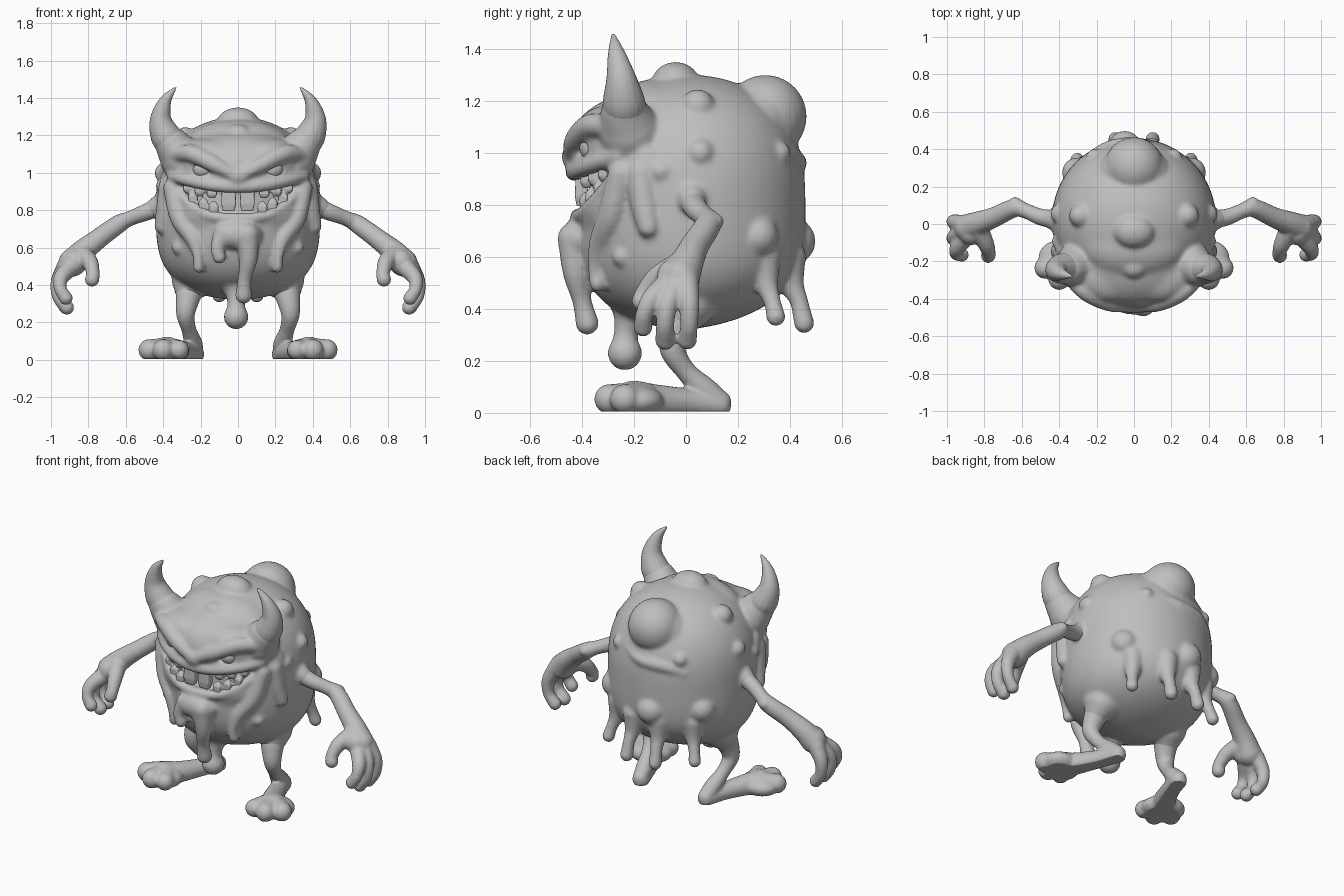
import bpy, bmesh, math
from mathutils import Matrix, Vector

cube = bpy.data.objects.get("Cube")
if cube:
    bpy.data.objects.remove(cube, do_unlink=True)

clay = bpy.data.materials.new("clay_grey")
clay.use_nodes = True
clay.diffuse_color = (0.52, 0.52, 0.52, 1)
clay.node_tree.nodes["Principled BSDF"].inputs["Base Color"].default_value = clay.diffuse_color


# ---- shape helpers ----
def loft(bm, rings):
    rows = [[bm.verts.new(p) for p in ring] for ring in rings]
    n = len(rows[0])
    for a, b in zip(rows, rows[1:]):
        for i in range(n):
            j = (i + 1) % n
            bm.faces.new((a[i], a[j], b[j], b[i]))
    bm.faces.new(rows[0][::-1])
    bm.faces.new(rows[-1])


def blob(bm, loc, size, turn=0):
    size = size if isinstance(size, tuple) else (size,) * 3
    matrix = Matrix.Translation(loc) @ Matrix.Rotation(math.radians(turn), 4, 'Z')
    bmesh.ops.create_uvsphere(bm, u_segments=24, v_segments=16, radius=1,
                              matrix=matrix @ Matrix.Diagonal((*size, 1)))


def tube(bm, points, side=1, steps=7, sides=16):
    """Round-ended tube through (x, y, z, radius) points."""
    pts = [Vector((side * p[0], *p[1:])) for p in points]
    ext = [pts[0] * 2 - pts[1]] + pts + [pts[-1] * 2 - pts[-2]]
    path = []
    for a, b, c, d in zip(ext, ext[1:], ext[2:], ext[3:]):
        for k in range(steps):
            t = k / steps
            path.append(b + (c - a) * (t / 2) + (a * 2 - b * 5 + c * 4 - d) * (t * t / 2)
                        + (b * 3 - a - c * 3 + d) * (t ** 3 / 2))
    path.append(pts[-1])
    rings, u = [], None
    for i, p in enumerate(path):
        t = (path[min(i + 1, len(path) - 1)] - path[max(i - 1, 0)]).to_3d().normalized()
        u = t.orthogonal().normalized() if u is None else (u - t * u.dot(t)).normalized()
        v = t.cross(u)
        ring = [math.tau * k / sides for k in range(sides)]
        rings.append([p.to_3d() + (u * math.cos(a) + v * math.sin(a)) * p[3] for a in ring])
    loft(bm, rings)
    for p in (pts[0], pts[-1]):
        blob(bm, p.to_3d(), p[3])


def make(name, bm):
    bmesh.ops.recalc_face_normals(bm, faces=bm.faces[:])
    mesh = bpy.data.meshes.new(name)
    bm.to_mesh(mesh)
    bm.free()
    obj = bpy.data.objects.new(name, mesh)
    bpy.context.scene.collection.objects.link(obj)
    return obj


def bake(obj):
    deps = bpy.context.evaluated_depsgraph_get()
    mesh = bpy.data.meshes.new_from_object(obj.evaluated_get(deps))
    obj.modifiers.clear()
    obj.data = mesh
    mesh.materials.clear()
    mesh.materials.append(clay)
    mesh.shade_smooth()


def fuse(name, bm, voxel, smooth):
    """Melt overlapping pieces into one smooth skin."""
    obj = make(name, bm)
    mod = obj.modifiers.new("melt", 'REMESH')
    mod.mode = 'VOXEL'
    mod.voxel_size = voxel
    mod = obj.modifiers.new("soften", 'SMOOTH')
    mod.factor = 0.5
    mod.iterations = smooth
    bake(obj)
    for v in obj.data.vertices:
        v.co.z = max(v.co.z, 0.005)
    return obj


# ---- body guides ----
def radius(z):
    t = (z - 0.81) / 0.49
    return 0.44 * math.sqrt(max(0, 1 - abs(t) ** (2.6 if t > 0 else 3.6)))


def skin(deg, z, out=0):
    a = math.radians(deg)
    r = radius(z) + out
    return r * math.cos(a), 0.02 + r * math.sin(a), z


def belly(deg, z):
    """Skin point with the underside lifted toward the back."""
    x, y, z = skin(deg, z)
    return x, y, z + 0.35 * max(0, 0.6 - z) * max(0, y)


def face_y(x, r):
    return 0.02 - math.sqrt(r * r - x * x)


def upper(x):
    return 0.905 + 0.5 * x * x


def lower(x):
    return 0.775 + 4.4 * abs(x) ** 3


# ---- body core with crown, forehead, brow mass and jaw ----
bm = bmesh.new()
heights = [0.81 - 0.489 * math.cos(math.pi * k / 40) for k in range(41)]
loft(bm, [[belly(7.5 * k, z) for k in range(48)] for z in heights])
blob(bm, (0, -0.17, 1.03), (0.38, 0.28, 0.2))
blob(bm, (0, -0.11, 1.14), (0.29, 0.19, 0.145))
blob(bm, (0, -0.2, 0.8), (0.37, 0.235, 0.22))
for s in (1, -1):
    blob(bm, (s * 0.17, -0.28, 1.1), (0.18, 0.13, 0.085), s * 25)
core = fuse("body_core", bm, 0.012, 12)

# mouth and eye hollows
bm = bmesh.new()
columns = [0.34 * (k / 12 - 1) for k in range(25)]
loft(bm, [[(x, y, z) for y, z in ((-0.7, lower(x)), (-0.7, upper(x)),
                                  (face_y(x, 0.47) + 0.1, upper(x)),
                                  (face_y(x, 0.47) + 0.1, lower(x)))] for x in columns])
for s in (1, -1):
    blob(bm, (s * 0.19, -0.43, 1.02), (0.085, 0.065, 0.034))
cutter = make("hollow_cutter", bm)
cutter.hide_render = True
mod = core.modifiers.new("hollows", 'BOOLEAN')
mod.operation = 'DIFFERENCE'
mod.object = cutter
bake(core)
bm = bmesh.new()
bm.from_mesh(core.data)
for obj in (core, cutter):
    bpy.data.objects.remove(obj, do_unlink=True)

# lips and nose
lip = [0.35 * (k / 8 - 1) for k in range(17)]
tube(bm, [(x, face_y(x, 0.45), upper(x) + 0.02, 0.034) for x in lip], steps=3)
tube(bm, [(x, face_y(x, 0.435), lower(x) - 0.018, 0.03) for x in lip], steps=3)
blob(bm, (0, -0.43, 0.985), (0.07, 0.05, 0.05))

for s in (1, -1):
    # brow, lower eyelid
    tube(bm, [(x, face_y(x, 0.462), z, r) for x, z, r in
              ((0.05, 1.005, 0.036), (0.14, 1.052, 0.046), (0.25, 1.103, 0.048), (0.34, 1.1, 0.04))], s)
    tube(bm, [(x, face_y(x, 0.44), z, 0.03) for x, z in ((0.08, 0.98), (0.2, 0.968), (0.31, 1.02))], s)
    # flared roots under horn, arm and leg
    tube(bm, [(0.3, -0.215, 1.08, 0.12), (0.35, -0.235, 1.15, 0.098), (0.385, -0.24, 1.2, 0.077),
              (0.4, -0.243, 1.25, 0.05)], s)
    tube(bm, [(0.37, 0.02, 0.845, 0.075), (0.44, 0.025, 0.815, 0.056), (0.5, 0.038, 0.787, 0.03)], s)
    tube(bm, [(0.245, 0.01, 0.43, 0.11), (0.262, -0.02, 0.36, 0.08), (0.27, -0.04, 0.31, 0.045)], s)
    # cheek flesh and hanging skin beside the mouth
    blob(bm, (s * 0.34, -0.2, 0.93), (0.05, 0.12, 0.13), s * -35)
    tube(bm, [(0.35, -0.25, 0.92, 0.05), (0.31, -0.285, 0.76, 0.055), (0.24, -0.33, 0.65, 0.045),
              (0.215, -0.35, 0.56, 0.028), (0.21, -0.34, 0.495, 0.032)], s)
    tube(bm, [(*skin(-28, 0.92, -0.02), 0.06), (*skin(-25, 0.8, -0.015), 0.054),
              (*skin(-22, 0.715, 0), 0.042)], s)
    # soft warts
    for deg, z, r in ((5, 1.18, 0.065), (-28, 0.98, 0.045), (-16, 0.93, 0.045), (5, 1.0, 0.055),
                      (40, 0.68, 0.08), (-40, 0.6, 0.04), (58, 1.0, 0.045)):
        x, y, z = skin(deg, z, -r * 0.5)
        blob(bm, (s * x, y, z), r)
    # drips along the back
    for deg, low, r in ((47, 0.37, 0.038), (77, 0.345, 0.04)):
        tube(bm, [(*skin(deg, 0.6, -0.045), r * 1.7), (*skin(deg, 0.5, 0), r * 1.25),
                  (*skin(deg, 0.5, 0.03)[:2], 0.43, r * 0.9),
                  (*skin(deg, 0.5, 0.05)[:2], low, r)], s)

# crown and rear bumps, single rear eye with its fold
blob(bm, (0, -0.04, 1.275), (0.11, 0.09, 0.075))
blob(bm, (0, -0.23, 1.21), (0.07, 0.06, 0.05))
blob(bm, skin(97, 0.66, -0.035), (0.085, 0.08, 0.085))
blob(bm, (0, 0.305, 1.14), 0.16)
blob(bm, (0, 0.27, 1.1), (0.2, 0.15, 0.17))
tube(bm, [(*skin(d, z, -0.022), r) for d, z, r in
          ((72, 1.0, 0.025), (88, 0.965, 0.038), (108, 0.955, 0.04), (126, 0.92, 0.028))])

# drooling tongue and belly drip
blob(bm, (0, -0.41, 0.67), (0.13, 0.075, 0.08))
tube(bm, [(0.05, -0.43, 0.67, 0.065), (0.055, -0.425, 0.54, 0.05), (0.035, -0.4, 0.43, 0.038),
          (0.03, -0.38, 0.345, 0.046)])
tube(bm, [(-0.08, -0.42, 0.68, 0.05), (-0.11, -0.43, 0.6, 0.038), (-0.1, -0.43, 0.55, 0.037)])
tube(bm, [(-0.01, -0.2, 0.42, 0.09), (-0.01, -0.23, 0.31, 0.048), (-0.01, -0.235, 0.23, 0.067)])
fuse("body", bm, 0.01, 12)

# ---- teeth ----
bm = bmesh.new()


def tooth(x, z, w, h, tip):
    """Tapered block whose far end is scaled by tip; negative h hangs down."""
    y = face_y(x, 0.425)
    loft(bm, [[(x + a * w * k, y + b * 0.05 * k, z + h * f)
               for a, b in ((-.5, -.5), (.5, -.5), (.5, .5), (-.5, .5))]
              for f, k in ((0, 0.9), (0.7, 1), (1, tip))])


for s in (1, -1):
    tooth(s * 0.05, 0.92, 0.08, -0.125, 0.75)
    for x in (0.14, 0.205, 0.265):
        tooth(s * x, upper(x) + 0.015, 0.055, -0.065, 0.6)
    for x in (0.13, 0.185, 0.24):
        tooth(s * x, lower(x) - 0.015, 0.052, 0.08, 0.3)
fuse("teeth", bm, 0.005, 9)

# ---- paired parts ----
fingers = (
    ((0.83, -0.03, 0.56, 0.055), (0.79, -0.11, 0.52, 0.044), (0.775, -0.16, 0.46, 0.036), (0.78, -0.17, 0.43, 0.039)),
    ((0.89, -0.06, 0.5, 0.05), (0.945, -0.13, 0.44, 0.041), (0.95, -0.16, 0.38, 0.034), (0.92, -0.165, 0.33, 0.037)),
    ((0.91, -0.03, 0.5, 0.05), (0.96, -0.07, 0.42, 0.041), (0.96, -0.08, 0.34, 0.035), (0.915, -0.08, 0.28, 0.039)),
    ((0.92, 0.0, 0.5, 0.05), (0.962, 0.012, 0.42, 0.04), (0.96, 0.012, 0.34, 0.034), (0.92, 0.005, 0.28, 0.037)),
)
for s, label in ((1, "left"), (-1, "right")):
    # eyeball
    bm = bmesh.new()
    blob(bm, (s * 0.19, -0.355, 1.02), 0.055)
    bake(make(label + "_eye", bm))

    # horn
    bm = bmesh.new()
    tube(bm, [(0.35, -0.235, 1.15, 0.085), (0.39, -0.24, 1.205, 0.081), (0.413, -0.25, 1.29, 0.058),
              (0.388, -0.268, 1.385, 0.033), (0.335, -0.28, 1.455, 0.008)], s)
    fuse(label + "_horn", bm, 0.007, 4)

    # arm and hand
    bm = bmesh.new()
    tube(bm, [(0.37, 0.02, 0.84, 0.055), (0.49, 0.035, 0.79, 0.046), (0.58, 0.07, 0.755, 0.041),
              (0.64, 0.085, 0.725, 0.05), (0.75, 0.035, 0.645, 0.055), (0.83, 0.005, 0.58, 0.064),
              (0.885, -0.02, 0.52, 0.075)], s)
    blob(bm, (s * 0.635, 0.11, 0.735), 0.035)
    blob(bm, (s * 0.87, -0.045, 0.525), 0.068)
    for finger in fingers:
        tube(bm, finger, s)
    fuse(label + "_arm", bm, 0.008, 7)

    # leg and broad three-toed foot
    bm = bmesh.new()
    tube(bm, [(0.25, 0, 0.41, 0.085), (0.27, -0.04, 0.32, 0.064), (0.28, -0.05, 0.24, 0.05),
              (0.262, 0, 0.16, 0.04), (0.24, 0.07, 0.09, 0.05), (0.23, 0.13, 0.04, 0.046)], s)
    tube(bm, [(0.23, 0.125, 0.03, 0.05), (0.27, 0.01, 0.04, 0.054), (0.33, -0.12, 0.045, 0.066),
              (0.38, -0.2, 0.045, 0.08)], s)
    blob(bm, (s * 0.385, -0.2, 0.045), (0.13, 0.11, 0.065), s * 25)
    for x, y, r in ((0.315, -0.285, 0.053), (0.4, -0.295, 0.058), (0.475, -0.235, 0.058)):
        tube(bm, [(0.37, -0.17, 0.05, 0.07), (x, y, 0.053, r)], s)
    fuse(label + "_leg", bm, 0.008, 8)
